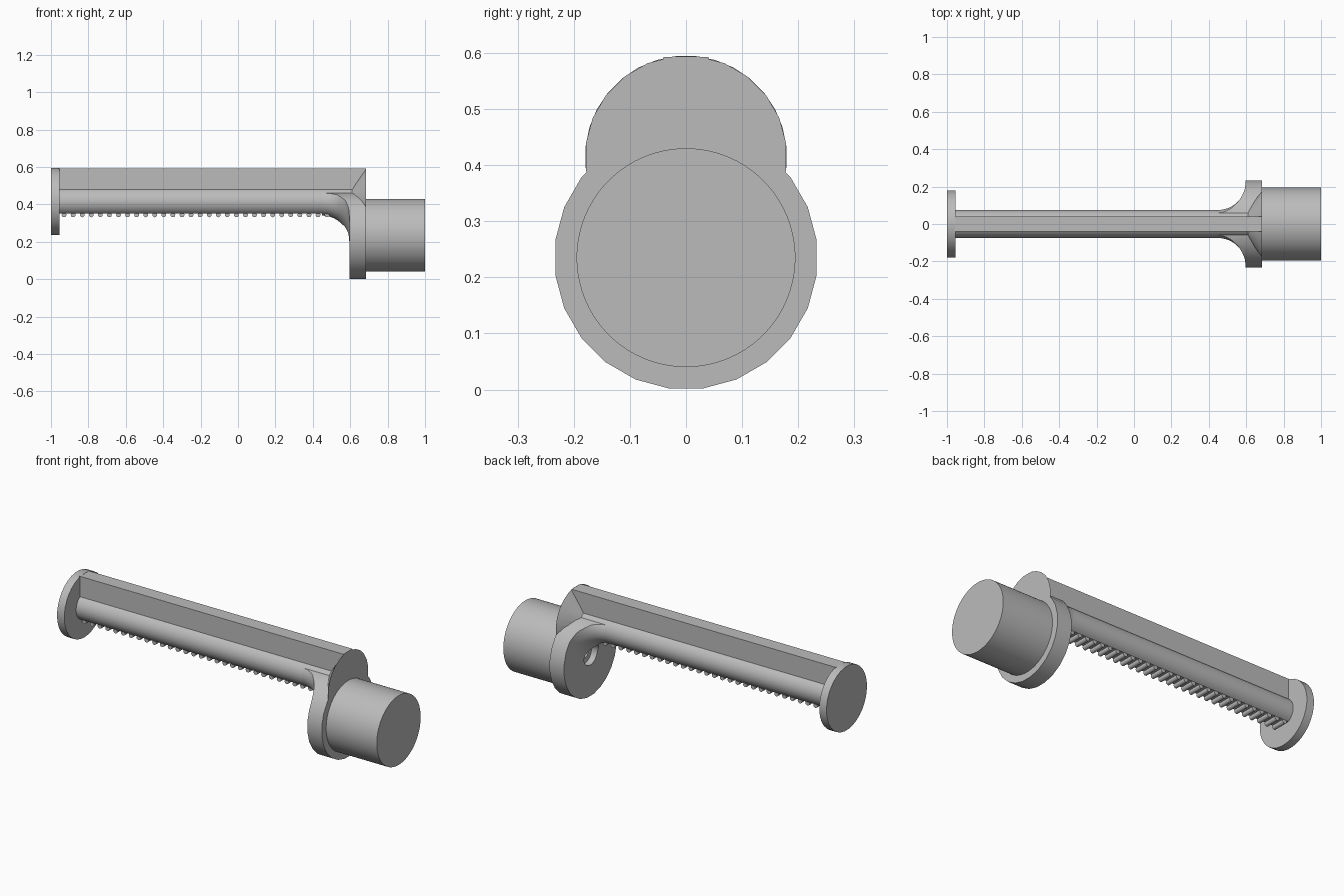
import bpy, bmesh
from math import pi, sin, cos, sqrt, asin, radians

if "Cube" in bpy.data.objects:
    bpy.data.objects.remove(bpy.data.objects["Cube"])

grey = bpy.data.materials.new("light grey")
grey.use_nodes = True
grey.diffuse_color = (0.5, 0.5, 0.5, 1)
grey.node_tree.nodes["Principled BSDF"].inputs["Base Color"].default_value = (0.5, 0.5, 0.5, 1)

BAR_Z, BAR_R = 0.415, 0.075        # shaft axis height and radius
HUB_Z, HUB_R = 0.235, 0.235        # flange axis height and radius


def finish(name, bm):
    bmesh.ops.recalc_face_normals(bm, faces=bm.faces)
    mesh = bpy.data.meshes.new(name)
    bm.to_mesh(mesh)
    bm.free()
    mesh.materials.append(grey)
    obj = bpy.data.objects.new(name, mesh)
    bpy.context.collection.objects.link(obj)
    return obj


def lathe(name, profile, z, sides):
    """Solid turned about an x-axis line at height z; profile is (x, radius)."""
    bm = bmesh.new()
    rings = []
    for x, r in profile:
        angles = [2 * pi * (i + 0.5) / sides for i in range(sides)]
        rings.append([bm.verts.new((x, r * sin(a), z - r * cos(a))) for a in angles])
    for a, b in zip(rings, rings[1:]):
        for i in range(sides):
            j = (i + 1) % sides
            bm.faces.new((a[i], a[j], b[j], b[i]))
    bm.faces.new(rings[0])
    bm.faces.new(rings[-1])
    return finish(name, bm)


def extrude(name, section, x0, x1):
    """Prism along x from a (y, z) outline."""
    bm = bmesh.new()
    face = bm.faces.new([bm.verts.new((x0, y, z)) for y, z in section])
    moved = bmesh.ops.extrude_face_region(bm, geom=[face])["geom"]
    verts = [v for v in moved if isinstance(v, bmesh.types.BMVert)]
    bmesh.ops.translate(bm, verts=verts, vec=(x1 - x0, 0, 0))
    return finish(name, bm)


def select(obj):
    bpy.ops.object.select_all(action='DESELECT')
    obj.select_set(True)
    bpy.context.view_layer.objects.active = obj


def cut(obj, tool, operation):
    mod = obj.modifiers.new("cut", 'BOOLEAN')
    mod.object, mod.operation, mod.solver = tool, operation, 'EXACT'
    select(obj)
    bpy.ops.object.modifier_apply(modifier=mod.name)


# Shaft: round bar with a flat underside and a square rib on top
rib = 0.04
low, high = asin(rib / BAR_R), pi - asin(rib / BAR_R)
side = [(BAR_R * sin(a), BAR_Z - BAR_R * cos(a))
        for a in [low + (high - low) * i / 14 for i in range(15)]]
side.append((rib, 0.593))
shaft = extrude("shaft", side + [(-y, z) for y, z in reversed(side)], -0.96, 0.684)

# End stop and grip
end_stop = lathe("end_stop", [(-1, 0.18), (-0.955, 0.18)], BAR_Z, 32)
grip = lathe("grip", [(0.68, 0.195), (1, 0.195)], HUB_Z, 72)

# Flange and the cone that backs the shaft
flange = lathe("flange", [(0.595, HUB_R), (0.685, HUB_R)], HUB_Z, 24)
cone = lathe("shaft_cone", [(0.60, 0.061), (0.685, 0.18)], BAR_Z, 24)

# Flared fillet, trimmed to the flange outline
R = 0.145
arc = [(0.45 + R * sin(t), BAR_R + R * (1 - cos(t))) for t in [pi / 2 * i / 10 for i in range(11)]]
fillet = lathe("shaft_fillet", arc + [(0.61, BAR_R + R)], BAR_Z, 48)
trim = lathe("trim", [(0.4, HUB_R), (0.64, HUB_R)], HUB_Z, 24)
cut(fillet, trim, 'INTERSECT')

# Stepped screw hole through the flange
hole = lathe("hole", [(0.4, 0.06), (0.63, 0.06), (0.63, 0.03), (0.72, 0.03)], HUB_Z, 24)
for part in (flange, fillet, grip):
    cut(part, hole, 'DIFFERENCE')
for helper in (trim, hole):
    bpy.data.objects.remove(helper)

# Row of small cross rods under the shaft
bm = bmesh.new()
for i in range(30):
    made = bmesh.ops.create_cone(bm, cap_ends=True, segments=12, radius1=0.013, radius2=0.013, depth=0.08)
    for v in made["verts"]:
        x, y, z = v.co
        v.co = (-0.93 + 0.0485 * i + x, z, 0.344 + y)
teeth = finish("teeth", bm)

for obj in (shaft, end_stop, grip, flange, cone, fillet, teeth):
    select(obj)
    bpy.ops.object.shade_smooth_by_angle(angle=radians(31))
